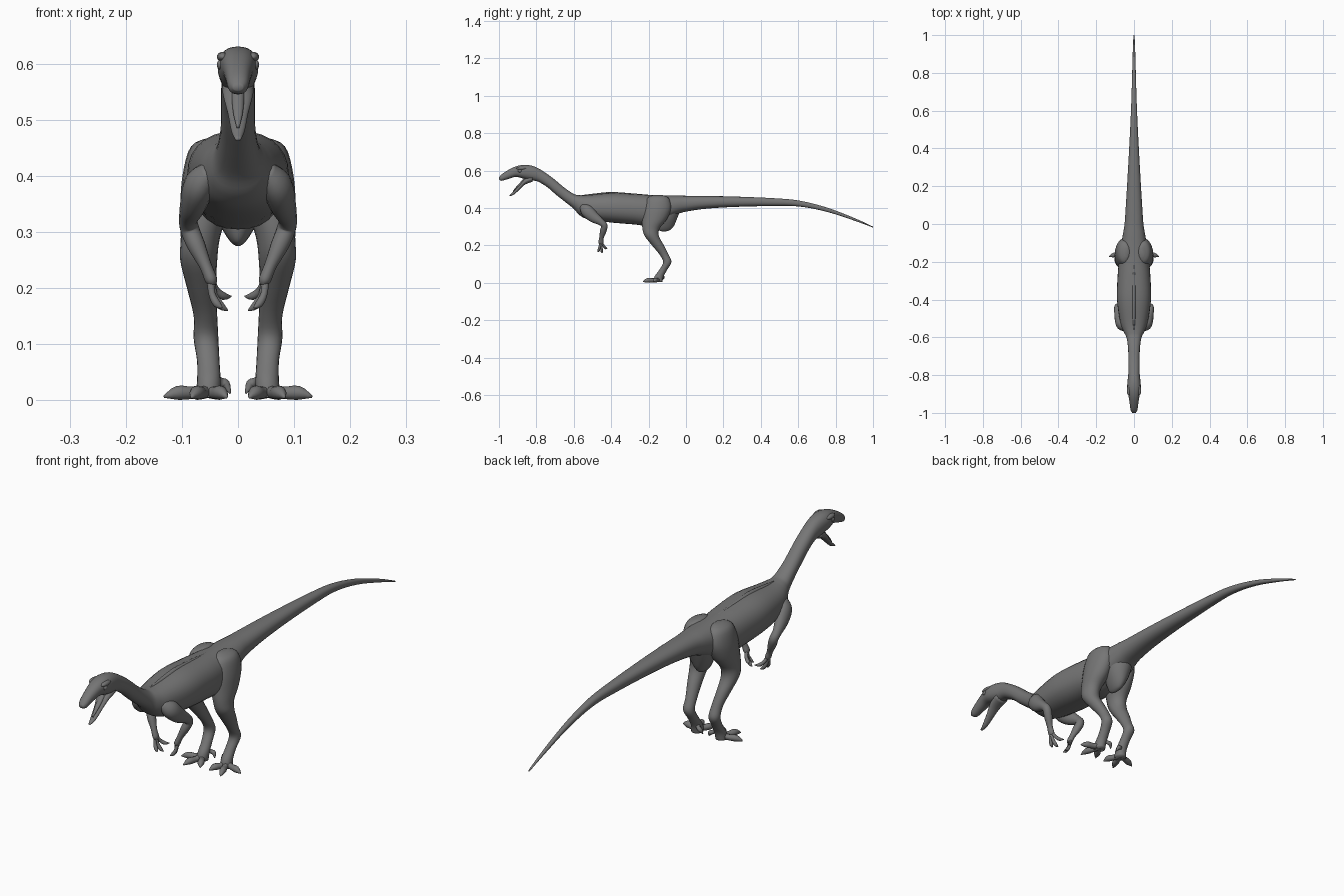
import bpy
import bmesh
import math
from mathutils import Vector

default_cube = bpy.data.objects.get("Cube")
if default_cube:
    bpy.data.objects.remove(default_cube, do_unlink=True)

AXIS_X, AXIS_Y, AXIS_Z = Vector((1, 0, 0)), Vector((0, 1, 0)), Vector((0, 0, 1))

# One plain grey skin
skin = bpy.data.materials.new("grey skin")
skin.use_nodes = True
grey = (0.18, 0.18, 0.18, 1)
skin.diffuse_color = grey
skin.node_tree.nodes["Principled BSDF"].inputs["Base Color"].default_value = grey


def smooth_stations(stations, steps):
    """Catmull-Rom interpolation through rows of numbers."""
    rows = [stations[0]] + list(stations) + [stations[-1]]
    result = []
    for a, b, c, d in zip(rows, rows[1:], rows[2:], rows[3:]):
        for step in range(steps):
            t = step / steps
            result.append([
                q + t * (r - p) / 2
                + t * t * (2 * p - 5 * q + 4 * r - s) / 2
                + t * t * t * (3 * q - p - 3 * r + s) / 2
                for p, q, r, s in zip(a, b, c, d)])
    result.append(list(stations[-1]))
    return result


def signed_power(value, exponent):
    return math.copysign(abs(value) ** exponent, value)


def finish(bm, name):
    bmesh.ops.recalc_face_normals(bm, faces=bm.faces)
    for face in bm.faces:
        face.smooth = True
    mesh = bpy.data.meshes.new(name)
    bm.to_mesh(mesh)
    bm.free()
    mesh.materials.append(skin)
    obj = bpy.data.objects.new(name, mesh)
    bpy.context.collection.objects.link(obj)
    return obj


def loft(name, stations, direction=None, reference=AXIS_X, sides=20, steps=4, squareness=1.0):
    """Skin rings given as (x, y, z, side radius, other radius)."""
    rows = smooth_stations(stations, steps)
    centres = [Vector(row[:3]) for row in rows]
    bm = bmesh.new()
    rings = []
    for i, row in enumerate(rows):
        ahead = centres[min(i + 1, len(rows) - 1)] - centres[max(i - 1, 0)]
        tangent = direction or ahead.normalized()
        across = (reference - tangent * reference.dot(tangent)).normalized()
        up = tangent.cross(across)
        ring = []
        for k in range(sides):
            angle = math.tau * k / sides
            u = signed_power(math.cos(angle), squareness) * max(row[3], 0.001)
            v = signed_power(math.sin(angle), squareness) * max(row[4], 0.001)
            ring.append(bm.verts.new(centres[i] + across * u + up * v))
        rings.append(ring)
    for first, second in zip(rings, rings[1:]):
        for k in range(sides):
            n = (k + 1) % sides
            bm.faces.new((first[k], first[n], second[n], second[k]))
    bm.faces.new(rings[0])
    bm.faces.new(rings[-1])
    return finish(bm, name)


def profile_loft(name, profile, **options):
    """Skin upright slices given as (y, top, bottom, half width)."""
    stations = [(0, y, (top + low) / 2, half, (top - low) / 2) for y, top, low, half in profile]
    return loft(name, stations, direction=AXIS_Y, **options)


def ball(name, centre, size):
    bm = bmesh.new()
    bmesh.ops.create_uvsphere(bm, u_segments=14, v_segments=8, radius=1)
    for vert in bm.verts:
        vert.co = Vector(a * b for a, b in zip(vert.co, size)) + Vector(centre)
    return finish(bm, name)


def digit(name, points, radius, reference):
    """Toe or finger: fleshy to the knuckle, then a tapering claw."""
    widths = (1, 0.85, 0.95, 0.15)
    stations = [(*p, radius * w, radius * w) for p, w in zip(points, widths)]
    loft(name, stations, reference=reference, sides=10, steps=3)


# Skull, neck, torso and tail in one skin
profile_loft("body", [
    (-1.0, .563, .552, .009), (-.985, .58, .545, .018), (-.95, .603, .555, .023),
    (-.91, .622, .566, .029), (-.87, .63, .557, .036), (-.83, .627, .548, .034),
    (-.79, .612, .54, .03), (-.74, .58, .51, .03), (-.7, .55, .475, .03),
    (-.65, .508, .435, .032), (-.6, .475, .395, .04), (-.57, .468, .362, .055),
    (-.52, .469, .338, .073), (-.4, .48, .322, .09), (-.28, .475, .312, .087),
    (-.2, .47, .305, .08), (-.12, .467, .33, .07), (-.05, .466, .365, .058),
    (0, .465, .38, .05), (.1, .464, .395, .043), (.25, .461, .405, .034),
    (.45, .453, .41, .023), (.6, .44, .408, .016), (.75, .403, .38, .011),
    (.9, .346, .332, .007), (1, .3, .295, .003)], sides=28, squareness=.88)

# Open lower jaw with a tongue
profile_loft("lower_jaw", [
    (-.945, .468, .462, .005), (-.92, .49, .471, .012), (-.89, .523, .498, .018),
    (-.86, .557, .525, .026), (-.82, .575, .54, .029)])
profile_loft("tongue", [
    (-.925, .492, .484, .003), (-.9, .522, .508, .009), (-.86, .565, .54, .012)], sides=12)

# Hip bones hanging under the tail root
loft("pelvis_keel", [
    (0, -.1, .4, .055, .075), (0, -.105, .345, .045, .058),
    (0, -.11, .305, .028, .046), (0, -.115, .283, .014, .032),
    (0, -.118, .275, .004, .012)], direction=AXIS_Z)

# Low ridge along the backbone
profile_loft("back_ridge", [
    (-.56, .468, .45, .004), (-.48, .478, .45, .01), (-.4, .485, .45, .012),
    (-.3, .479, .45, .01), (-.2, .47, .45, .004)], sides=12)

for side, label in ((1, "left"), (-1, "right")):

    def mirrored(rows):
        return [(side * row[0], *row[1:]) for row in rows]

    # Eye under a brow
    ball(label + "_eye", (side * .031, -.888, .598), (.007, .011, .009))
    ball(label + "_brow", (side * .027, -.88, .612), (.011, .028, .009))

    # Thigh, shin and upright foot
    loft(label + "_leg", mirrored([
        (.04, -.15, .468, .012, .025), (.05, -.15, .452, .034, .058),
        (.056, -.153, .4, .043, .074), (.06, -.168, .34, .043, .066),
        (.067, -.187, .29, .035, .046), (.07, -.183, .25, .033, .038),
        (.065, -.15, .2, .026, .032), (.058, -.117, .15, .021, .024),
        (.057, -.1, .11, .022, .022), (.053, -.121, .07, .02, .021),
        (.052, -.143, .035, .021, .024), (.054, -.15, .005, .022, .024)]),
        direction=AXIS_Z)

    # Three spread toes and a raised inner toe
    toes = {"outer": (.132, -.172, .006), "middle": (.083, -.23, .005), "inner": (.02, -.213, .005)}
    root = Vector((side * .054, -.148, .017))
    for toe, tip in toes.items():
        end = Vector((side * tip[0], *tip[1:]))
        knuckle = root.lerp(end, .7)
        knuckle.z = .013
        digit(f"{label}_{toe}_toe", (root, root.lerp(end, .35), knuckle, end), .013, AXIS_Z)
    digit(label + "_raised_toe", mirrored([
        (.042, -.135, .04), (.032, -.125, .033), (.022, -.122, .028), (.014, -.128, .012)]),
        .009, AXIS_Z)

    # Shoulder, upper arm and forearm
    loft(label + "_arm", mirrored([
        (.048, -.55, .41, .016, .02), (.068, -.53, .385, .027, .034),
        (.079, -.495, .352, .024, .03), (.088, -.455, .325, .017, .019),
        (.086, -.437, .305, .017, .017), (.074, -.443, .275, .016, .017),
        (.058, -.452, .24, .011, .012), (.048, -.455, .215, .011, .014),
        (.045, -.456, .205, .006, .008)]), sides=16)

    # Three hooked fingers
    fingers = {"front": (.028, -.473, .165), "middle": (.018, -.448, .16), "back": (.012, -.42, .185)}
    palm = Vector((side * .049, -.455, .22))
    for finger, tip in fingers.items():
        end = Vector((side * tip[0], *tip[1:]))
        bend = palm.lerp(end, .4) + Vector((side * .006, 0, -.008))
        knuckle = palm.lerp(end, .7) + Vector((side * .003, 0, -.01))
        digit(f"{label}_{finger}_finger", (palm, bend, knuckle, end), .0075, AXIS_Y)
